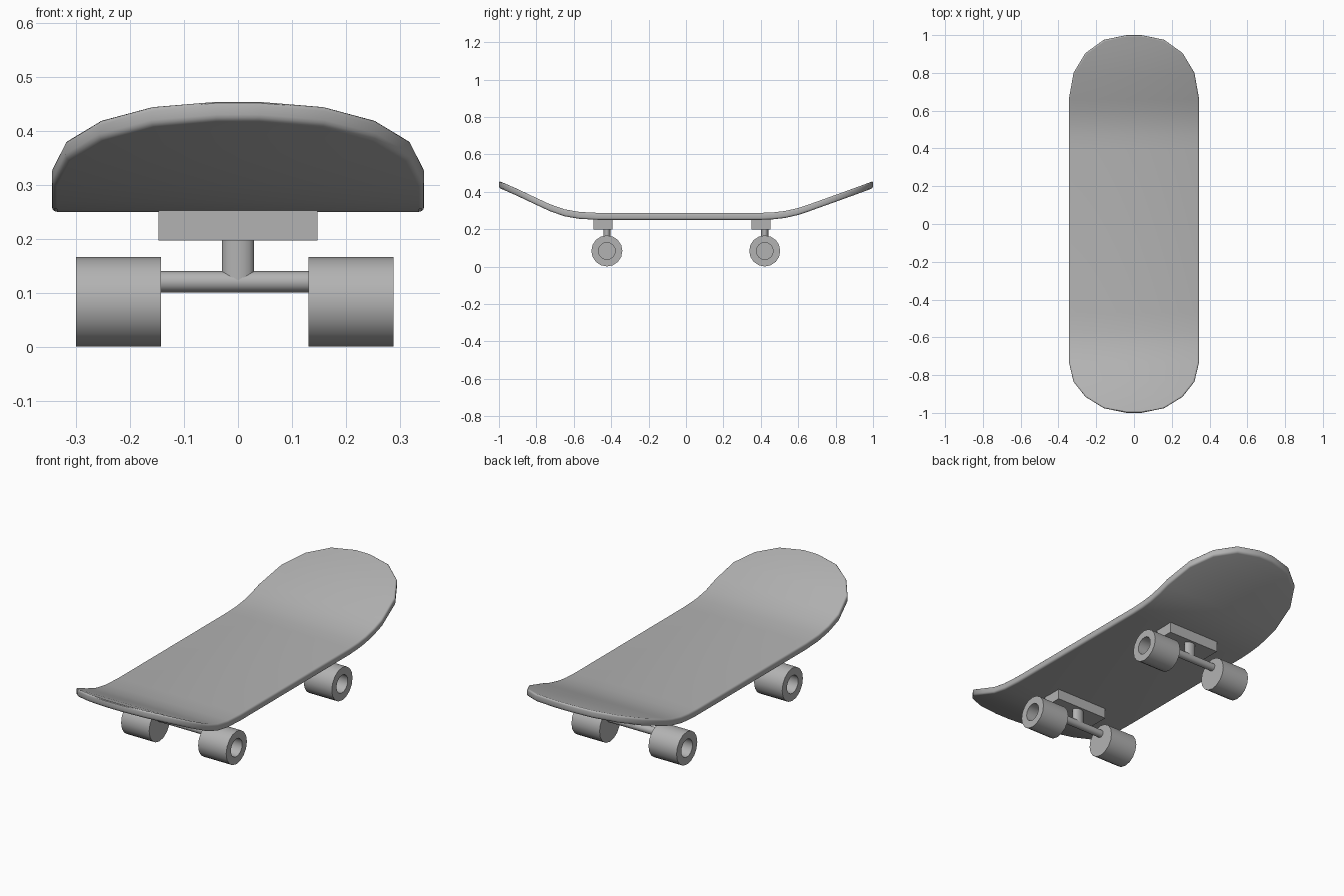
import bpy, bmesh
from math import cos, sin, tau, radians

if "Cube" in bpy.data.objects:
    bpy.data.objects.remove(bpy.data.objects["Cube"])

grey = bpy.data.materials.new("plain_grey")
grey.use_nodes = True
colour = (0.45, 0.45, 0.45, 1)
grey.diffuse_color = colour
grey.node_tree.nodes["Principled BSDF"].inputs["Base Color"].default_value = colour


def finish(bm, name):
    """Turn a bmesh into a grey, smooth-by-angle object."""
    bmesh.ops.recalc_face_normals(bm, faces=bm.faces)
    mesh = bpy.data.meshes.new(name)
    bm.to_mesh(mesh)
    bm.free()
    obj = bpy.data.objects.new(name, mesh)
    bpy.context.collection.objects.link(obj)
    mesh.materials.append(grey)
    bpy.ops.object.select_all(action='DESELECT')
    obj.select_set(True)
    bpy.context.view_layer.objects.active = obj
    bpy.ops.object.shade_smooth_by_angle(angle=radians(40))
    return obj


def lathe_x(name, profile, centre, sides):
    """Revolve (x, radius) points about an x-parallel axis and cap both ends."""
    bm = bmesh.new()
    x0, y0, z0 = centre
    rings = [[bm.verts.new((x0 + x, y0 + r * sin(tau * i / sides), z0 + r * cos(tau * i / sides)))
              for i in range(sides)] for x, r in profile]
    for a, b in zip(rings, rings[1:]):
        for i in range(sides):
            j = (i + 1) % sides
            bm.faces.new((a[i], a[j], b[j], b[i]))
    bm.faces.new(rings[0])
    bm.faces.new(rings[-1])
    return finish(bm, name)


# Deck: rows of (y, half width, top height), thickened and rounded at the rim
W, THICK = 0.345, 0.037
rows = [(-1, .04, .457), (-.975, .16, .447), (-.915, .257, .421), (-.835, .32, .383),
        (-.73, W, .334), (-.65, W, .306), (-.57, W, .292), (-.47, W, .287),
        (.4, W, .287), (.47, W, .29), (.53, W, .297), (.6, W, .313), (.66, W, .333),
        (.8, .32, .383), (.905, .257, .421), (.975, .16, .447), (1, .04, .457)]
bm = bmesh.new()
pairs = [[bm.verts.new((s * w, y, z)) for s in (-1, 1)] for y, w, z in rows]
for a, b in zip(pairs, pairs[1:]):
    bm.faces.new((a[0], a[1], b[1], b[0]))
extruded = bmesh.ops.extrude_face_region(bm, geom=bm.faces[:], use_keep_orig=True)
low = [v for v in extruded["geom"] if isinstance(v, bmesh.types.BMVert)]
bmesh.ops.translate(bm, verts=low, vec=(0, 0, -THICK))
bmesh.ops.recalc_face_normals(bm, faces=bm.faces)
rim = [e for e in bm.edges if e.calc_face_angle(0) > radians(50)]
bmesh.ops.bevel(bm, geom=rim, offset=0.01, segments=3, profile=0.5, affect='EDGES')
finish(bm, "deck")

# Trucks and wheels
for end, y in (("front", -.423), ("rear", .421)):
    bm = bmesh.new()
    bmesh.ops.create_cube(bm, size=1)
    bmesh.ops.scale(bm, verts=bm.verts, vec=(.295, .102, .056))
    bmesh.ops.translate(bm, verts=bm.verts, vec=(0, y - .021, .225))
    finish(bm, end + "_base_plate")

    bm = bmesh.new()
    bmesh.ops.create_cone(bm, cap_ends=True, segments=16, radius1=1, radius2=1, depth=1)
    bmesh.ops.scale(bm, verts=bm.verts, vec=(.03, .019, .09))
    bmesh.ops.translate(bm, verts=bm.verts, vec=(0, y, .165))
    finish(bm, end + "_post")

    lathe_x(end + "_axle", [(-.16, .0195), (.16, .0195)], (-.006, y, .1205), 16)

    # Wheels have a round recess in the outer face
    for side, s in (("left", 1), ("right", -1)):
        shape = [(.137, .083), (.294, .083), (.294, .045), (.23, .045)]
        lathe_x(f"{end}_{side}_wheel", [(s * x, r) for x, r in shape], (-.006, y, .0835), 16)
